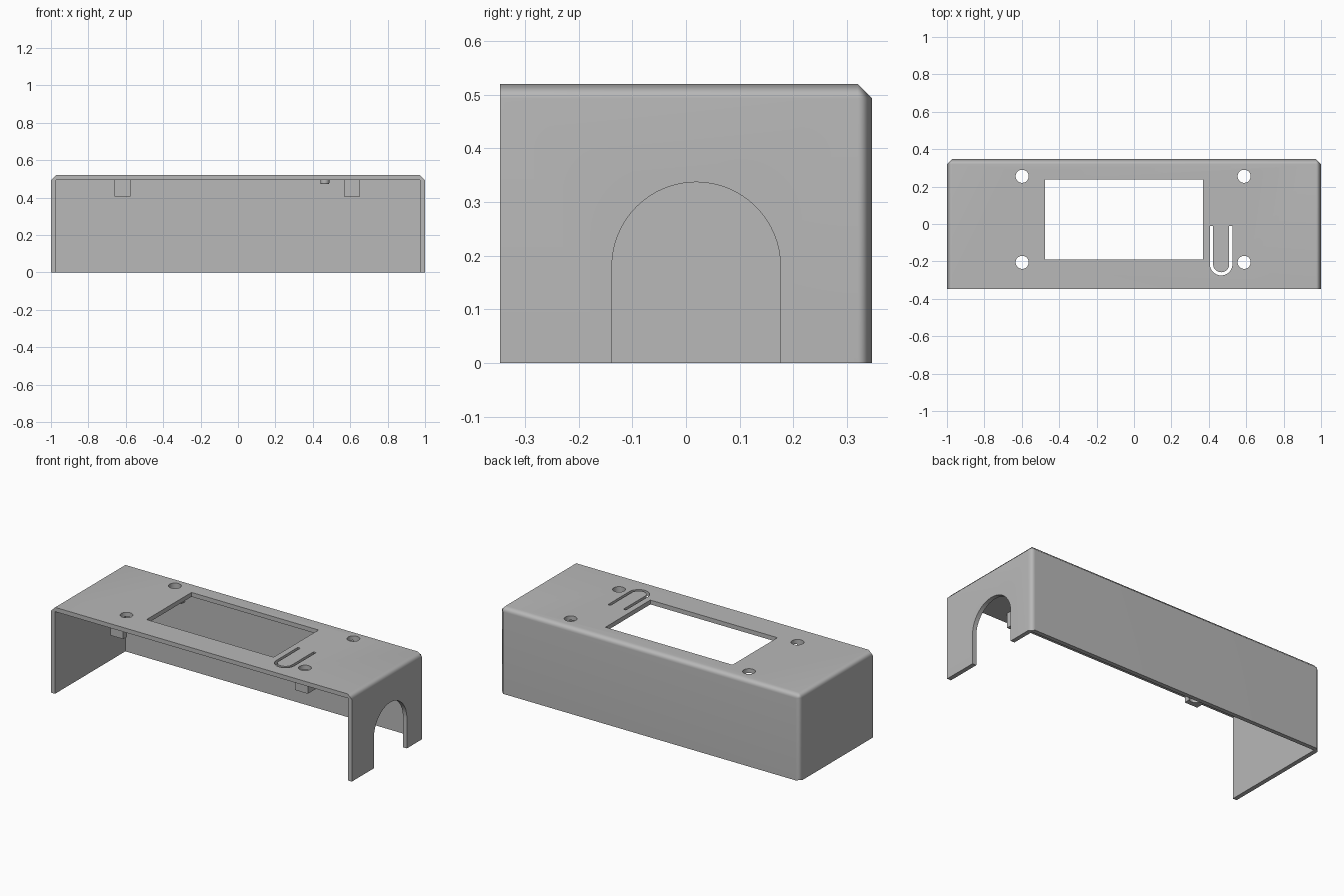
import bpy
import bmesh
from math import pi, sin, cos, radians
from mathutils import Vector

if "Cube" in bpy.data.objects:
    bpy.data.objects.remove(bpy.data.objects["Cube"], do_unlink=True)

HX, HY, H = 1.0, 0.347, 0.52    # half width, half depth, height
WALL, CHAMFER = 0.026, 0.027

grey = bpy.data.materials.new("grey plastic")
grey.diffuse_color = (0.48, 0.48, 0.48, 1)
grey.use_nodes = True
grey.node_tree.nodes["Principled BSDF"].inputs["Base Color"].default_value = grey.diffuse_color


def finish(name, bm):
    bmesh.ops.recalc_face_normals(bm, faces=bm.faces)
    mesh = bpy.data.meshes.new(name)
    bm.to_mesh(mesh)
    bm.free()
    mesh.materials.append(grey)
    obj = bpy.data.objects.new(name, mesh)
    bpy.context.collection.objects.link(obj)
    return obj


def box_bm(lo, hi):
    bm = bmesh.new()
    bmesh.ops.create_cube(bm, size=1)
    for v in bm.verts:
        v.co = Vector(h if c > 0 else l for c, l, h in zip(v.co, lo, hi))
    return bm


def prism(name, points, direction):
    """Extrude a closed outline along a direction."""
    bm = bmesh.new()
    face = bm.faces.new([bm.verts.new(p) for p in points])
    ext = bmesh.ops.extrude_face_region(bm, geom=[face])
    verts = [g for g in ext["geom"] if isinstance(g, bmesh.types.BMVert)]
    bmesh.ops.translate(bm, verts=verts, vec=direction)
    return finish(name, bm)


def arc(cx, cy, r, start, end, n=32):
    angles = [start + (end - start) * i / n for i in range(n + 1)]
    return [(cx + r * cos(a), cy + r * sin(a)) for a in angles]


def select_only(obj):
    bpy.ops.object.select_all(action='DESELECT')
    obj.select_set(True)
    bpy.context.view_layer.objects.active = obj


def cut(obj, cutter):
    """Subtract the cutter and apply."""
    mod = obj.modifiers.new("cut", 'BOOLEAN')
    mod.operation, mod.solver, mod.object = 'DIFFERENCE', 'EXACT', cutter
    cutter.hide_render = True
    select_only(obj)
    bpy.ops.object.modifier_apply(modifier=mod.name)


# Shell block with chamfered top and rear edges
bm = box_bm((-HX, -HY, 0), (HX, HY, H))
edges = []
for e in bm.edges:
    mid = (e.verts[0].co + e.verts[1].co) / 2
    on_side, on_back, on_top = abs(mid.x) > HX - .01, mid.y > HY - .01, mid.z > H - .01
    if on_side + on_back + on_top == 2:
        edges.append(e)
bmesh.ops.bevel(bm, geom=edges, offset=CHAMFER, segments=1, affect='EDGES')
shell = finish("cover_shell", bm)

# Hollow interior, open at the front and bottom
cutters = [finish("interior_cutter", box_bm((-HX + WALL, -1, -1),
                                            (HX - WALL, HY - WALL, H - WALL)))]

# Display window
cutters.append(finish("window_cutter", box_bm((-.475, -.19, .4), (.37, .237, .6))))

# Arched cable opening in the left wall
outline = [(.176, -.1)] + arc(.019, .18, .157, 0, pi) + [(-.138, -.1)]
cutters.append(prism("arch_cutter", [(.9, y, z) for y, z in outline], (.2, 0, 0)))

# U-shaped slot that frees the button tongue
BX, BY, SLOT_END = .466, -.215, -.01
outline = ([(BX - .06, SLOT_END)] + arc(BX, BY, .06, pi, 2 * pi) + [(BX + .06, SLOT_END)]
           + [(BX + .043, SLOT_END)] + arc(BX, BY, .043, 2 * pi, pi) + [(BX - .043, SLOT_END)])
cutters.append(prism("slot_cutter", [(x, y, .4) for x, y in outline], (0, 0, .2)))

for c in cutters:
    cut(shell, c)

# Screw holes with square corner posts beneath, offset outward from each hole
for side, hx in (("right", -.598), ("left", .589)):
    for end, hy in (("front", -.205), ("back", .255)):
        hole = prism("hole_cutter", [(x, y, .3) for x, y in arc(hx, hy, .035, 0, 2 * pi, 48)[:-1]],
                     (0, 0, .3))
        sx, sy = (1 if hx > 0 else -1), (1 if hy > 0 else -1)
        xs = sorted((hx - sx * .022, hx + sx * .063))
        ys = sorted((hy - sy * .022, hy + sy * .063))
        post = finish(f"{end}_{side}_post",
                      box_bm((xs[0], ys[0], .405), (xs[1], ys[1], H - WALL + .002)))
        cut(shell, hole)
        cut(post, hole)
        cutters.append(hole)

for c in cutters:
    bpy.data.objects.remove(c, do_unlink=True)

# Small nub under the button tongue
bm = bmesh.new()
bmesh.ops.create_cone(bm, cap_ends=True, segments=32, radius1=.024, radius2=.024, depth=.024)
rim = [e for e in bm.edges if all(v.co.z < 0 for v in e.verts)]
bmesh.ops.bevel(bm, geom=rim, offset=.006, segments=2, affect='EDGES', profile=.5)
bmesh.ops.translate(bm, verts=bm.verts, vec=(BX - .002, BY, .484))
nub = finish("button_nub", bm)

# Smooth the chamfers and curves while keeping large faces flat
for obj in (shell, nub):
    select_only(obj)
    bpy.ops.object.shade_smooth_by_angle(angle=radians(50))
    mod = obj.modifiers.new("flat_faces", 'WEIGHTED_NORMAL')
    mod.keep_sharp = True
